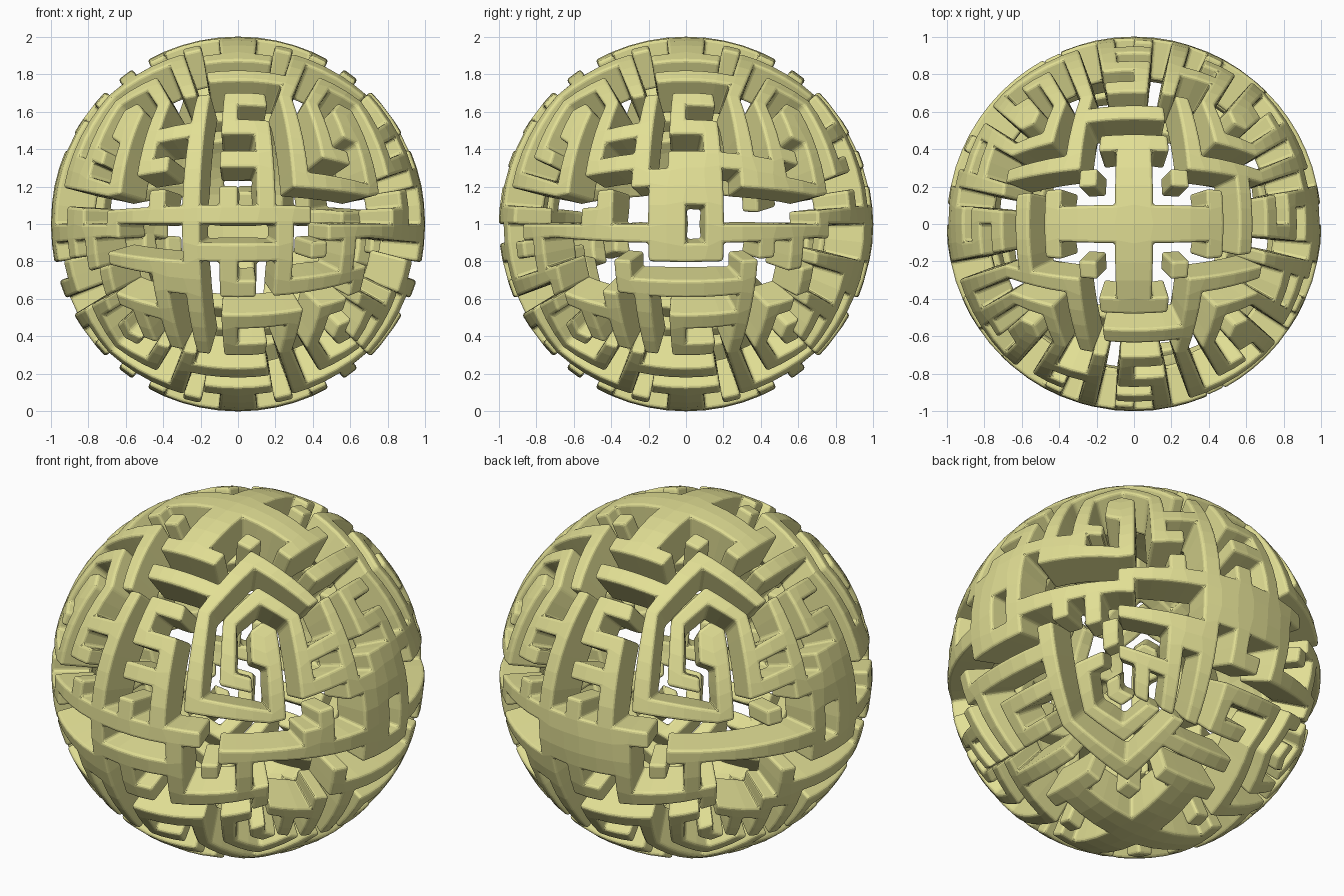
import bpy, bmesh
from math import tan, sin, pi
from mathutils import Vector

if "Cube" in bpy.data.objects:
    bpy.data.objects.remove(bpy.data.objects["Cube"])

N = 8          # half the number of grid cells along each side of the cube-sphere
DEPTH = 0.22   # radial depth of the maze walls

# Wall strokes as cell rectangles (left, bottom, right, top) on one sphere panel
upper = [
    (-3, 2, -2, 8), (3, 2, 4, 8),                                    # long uprights
    (-1, 7, 2, 8), (-1, 5, 0, 7), (0, 5, 2, 6), (1, 1, 2, 5), (-1, 3, 1, 4),  # middle S
    (-6, 5, -3, 6), (-6, 3, -5, 5), (-5, 3, -4, 4), (-6, 6, -5, 8),  # left hook
    (-8, 2, -7, 8), (-5, 1, -4, 2),
    (4, 2, 8, 3), (5, 4, 6, 8), (6, 4, 7, 5), (7, 6, 8, 8),          # right hook
]
lower = [
    (-3, -8, -2, -3), (-1, -6, 3, -5), (-1, -8, 0, -6), (0, -8, 2, -7),
    (3, -8, 4, -5), (-5, -8, -4, -4), (-8, -6, -5, -5), (-7, -8, -6, -6),
    (5, -8, 6, -5), (6, -6, 7, -5), (7, -8, 8, -7), (7, -5, 8, -3),
    (4, -2, 5, -1), (6, -3, 7, 0),
]
front_middle = [
    (-7, 0, 4, 1), (-1, 1, 0, 2), (5, -1, 8, 0), (-2, -2, 2, -1),
    (-1, -4, 0, -2), (0, -4, 1, -3), (-8, -1, -7, 1), (-3, -3, -2, 2),
    (-8, -3, -3, -2), (-5, -4, -2, -3), (2, -4, 3, 0), (3, -4, 7, -3),
]
back_middle = front_middle + [(-2, -1, 2, 0)]
side_middle = [
    (-2, -2, 0, 3), (1, -2, 2, 3), (0, 1, 1, 3), (0, -2, 1, -1),
    (-8, -1, -2, 0), (-6, 0, -4, 1), (2, -1, 8, 0), (-6, 3, -3, 4), (2, 3, 6, 4),
    (-4, -4, 4, -3), (-4, -3, -3, -2), (3, -5, 4, -2),
]
# One quarter of the top, turned four times
cap = [
    (-1, -5, 1, 1), (-2, -5, 2, -4),                 # broad cross with end bar
    (2, -3, 3, -2), (-2, -7, 3, -6),                 # peg, outer bar
    (3, -8, 4, -3), (4, -4, 8, -3),                  # outer corner chevron
    (5, -8, 6, -5), (6, -6, 8, -5), (7, -8, 8, -7),  # inner corner chevron
]


def cells(rects):
    return {(i, j) for a, b, c, d in rects for i in range(a, c) for j in range(b, d)}


def turned(base):
    out = set(base)
    for _ in range(3):
        base = {(-1 - j, i) for i, j in base}
        out |= base
    return out


def mirrored(rects):
    return [(-c, b, -a, d) for a, b, c, d in rects]


def warp(k):
    t = k / N
    return tan(pi / 4 * (t + 0.018 * sin(pi * t)))


X, Y, Z = Vector((1, 0, 0)), Vector((0, 1, 0)), Vector((0, 0, 1))
front = cells(upper + lower + front_middle)
back = cells(upper + lower + back_middle)
right = cells(upper + lower + side_middle)
left = cells(upper + lower + mirrored(side_middle))
ends = turned(cells(cap))
panels = [(-Y, X, Z, front), (X, Y, Z, right), (Y, -X, Z, back), (-X, -Y, Z, left),
          (Z, X, Y, ends), (-Z, X, -Y, ends)]

# Maze skin: one quad for each wall cell, shared along panel edges
bm = bmesh.new()
verts = {}


def point(n, u, v, i, j):
    p = (n + u * warp(i) + v * warp(j)).normalized()
    key = tuple(round(c, 4) + 0.0 for c in p)
    if key not in verts:
        verts[key] = bm.verts.new(p + Z)
    return verts[key]


for n, u, v, walls in panels:
    for i, j in sorted(walls):
        bm.faces.new([point(n, u, v, i + a, j + b)
                      for a, b in ((0, 0), (1, 0), (1, 1), (0, 1))])

# Part the cells that touch only at a corner
for vert in list(bm.verts):
    if len(vert.link_faces) == 2 and len(vert.link_edges) == 4:
        bmesh.utils.face_vert_separate(vert.link_faces[0], vert)

mesh = bpy.data.meshes.new("maze_sphere")
bm.to_mesh(mesh)
bm.free()
maze = bpy.data.objects.new("maze_sphere", mesh)
bpy.context.collection.objects.link(maze)

# Wall depth and rounded edges
solid = maze.modifiers.new("wall_depth", 'SOLIDIFY')
solid.thickness = DEPTH
solid.offset = -1
bevel = maze.modifiers.new("soft_edges", 'BEVEL')
bevel.width = 0.016
bevel.segments = 3
bevel.limit_method = 'ANGLE'
bevel.angle_limit = 0.6
bevel.use_clamp_overlap = False

mat = bpy.data.materials.new("pale_yellow")
mat.diffuse_color = (0.76, 0.74, 0.3, 1)
mat.use_nodes = True
mat.node_tree.nodes["Principled BSDF"].inputs["Base Color"].default_value = mat.diffuse_color
mesh.materials.append(mat)
